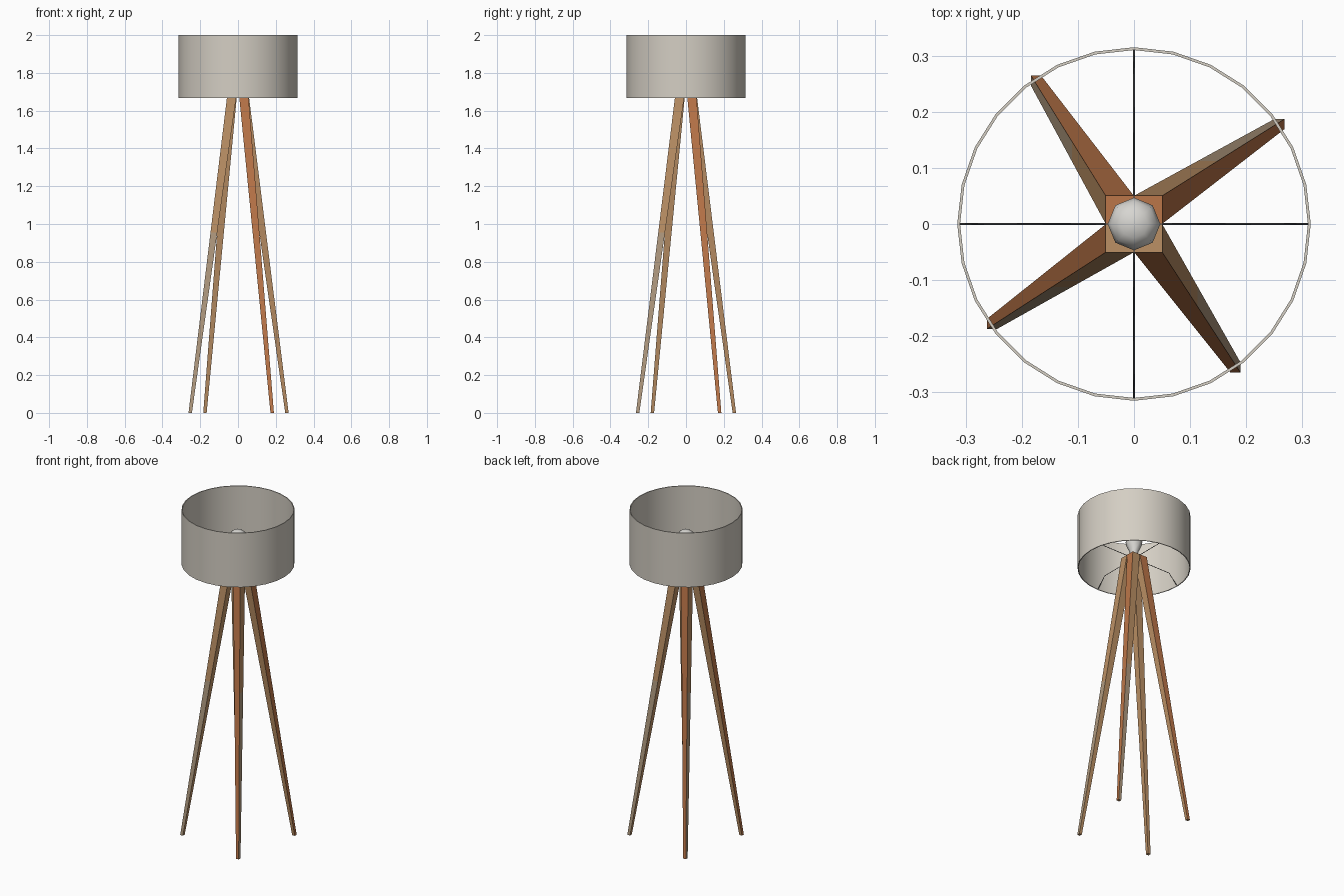
import bpy, bmesh, math
from mathutils import Vector, Matrix

if "Cube" in bpy.data.objects:
    bpy.data.objects.remove(bpy.data.objects["Cube"])


def material(name, rgb):
    m = bpy.data.materials.new(name)
    m.diffuse_color = (*rgb, 1)
    m.use_nodes = True
    m.node_tree.nodes["Principled BSDF"].inputs["Base Color"].default_value = m.diffuse_color
    return m


fabric = material("shade_fabric", (0.66, 0.62, 0.55))
orange = material("orange_wood", (0.50, 0.18, 0.065))
tan = material("tan_wood", (0.50, 0.28, 0.13))
pale = material("pale_wood", (0.43, 0.32, 0.21))
white = material("bulb_glass", (0.68, 0.67, 0.64))
metal = material("dark_wire", (0.05, 0.05, 0.05))


def add_object(name, bm, mats, smooth=False):
    bmesh.ops.recalc_face_normals(bm, faces=bm.faces)
    me = bpy.data.meshes.new(name)
    bm.to_mesh(me)
    bm.free()
    for m in mats:
        me.materials.append(m)
    ob = bpy.data.objects.new(name, me)
    bpy.context.collection.objects.link(ob)
    if smooth:
        bpy.context.view_layer.objects.active = ob
        ob.select_set(True)
        bpy.ops.object.shade_smooth_by_angle(angle=math.radians(50))
        ob.select_set(False)
    return ob


def lathe(name, profile, sides, mat, closed=False):
    """Revolve (radius, height) points around z."""
    bm = bmesh.new()
    rings = []
    for r, z in profile:
        rings.append([bm.verts.new((r * math.cos(2 * math.pi * i / sides),
                                    r * math.sin(2 * math.pi * i / sides), z))
                      for i in range(sides)])
    pairs = list(zip(rings, rings[1:]))
    if closed:
        pairs.append((rings[-1], rings[0]))
    else:
        bm.faces.new(rings[0])
        bm.faces.new(rings[-1])
    for a, b in pairs:
        for i in range(sides):
            j = (i + 1) % sides
            bm.faces.new((a[i], a[j], b[j], b[i]))
    return add_object(name, bm, [mat], True)


# Thin open drum shade
lathe("lamp_shade", [(0.315, 1.667), (0.315, 2.0), (0.310, 2.0), (0.310, 1.667)],
      28, fabric, closed=True)

# Bulb with narrow neck
lathe("bulb", [(0.022, 1.735), (0.024, 1.77), (0.043, 1.81), (0.047, 1.835),
               (0.041, 1.857), (0.025, 1.869), (0.006, 1.873)], 8, white)

# Tapered legs: each top fills one quarter of the square head
TOP = 1.735
FOOT = (0.256, 0.178)
for k in range(4):
    bm = bmesh.new()
    rings = []
    for t in (0.0, 0.55, 1.0):
        c = Vector(FOOT).lerp(Vector((0.0255, 0.0255)), t)
        h = 0.009 + (0.025 - 0.009) * t
        rings.append([bm.verts.new((c.x + sx * h, c.y + sy * h, t * TOP))
                      for sx, sy in ((-1, -1), (1, -1), (1, 1), (-1, 1))])
    bm.faces.new(rings[0]).material_index = 1
    bm.faces.new(rings[-1]).material_index = 0 if k < 2 else 1
    for level, (a, b) in enumerate(zip(rings, rings[1:])):
        for i in range(4):
            j = (i + 1) % 4
            f = bm.faces.new((a[i], a[j], b[j], b[i]))
            # outer x side is orange, the others are tan fading to pale low down
            f.material_index = 0 if i == 1 else (2 if level == 0 and i == 2 else 1)
    bmesh.ops.rotate(bm, verts=bm.verts, matrix=Matrix.Rotation(k * math.pi / 2, 3, 'Z'))
    # the feet sit slightly off the axis
    for v in bm.verts:
        s = 1 - v.co.z / TOP
        v.co.x += 0.003 * s
    add_object(f"leg_{k + 1}", bm, [orange, tan, pale])

# Four bent wires carrying the shade
for k in range(4):
    cu = bpy.data.curves.new(f"shade_wire_{k + 1}", 'CURVE')
    cu.dimensions = '3D'
    cu.bevel_depth = 0.0022
    cu.bevel_resolution = 0
    cu.use_fill_caps = True
    sp = cu.splines.new('POLY')
    pts = [(0.02, TOP - 0.004), (0.255, TOP - 0.004), (0.311, 1.672)]
    sp.points.add(len(pts) - 1)
    a = k * math.pi / 2
    for p, (r, z) in zip(sp.points, pts):
        p.co = (r * math.cos(a), r * math.sin(a), z, 1)
    cu.materials.append(metal)
    ob = bpy.data.objects.new(f"shade_wire_{k + 1}", cu)
    bpy.context.collection.objects.link(ob)
